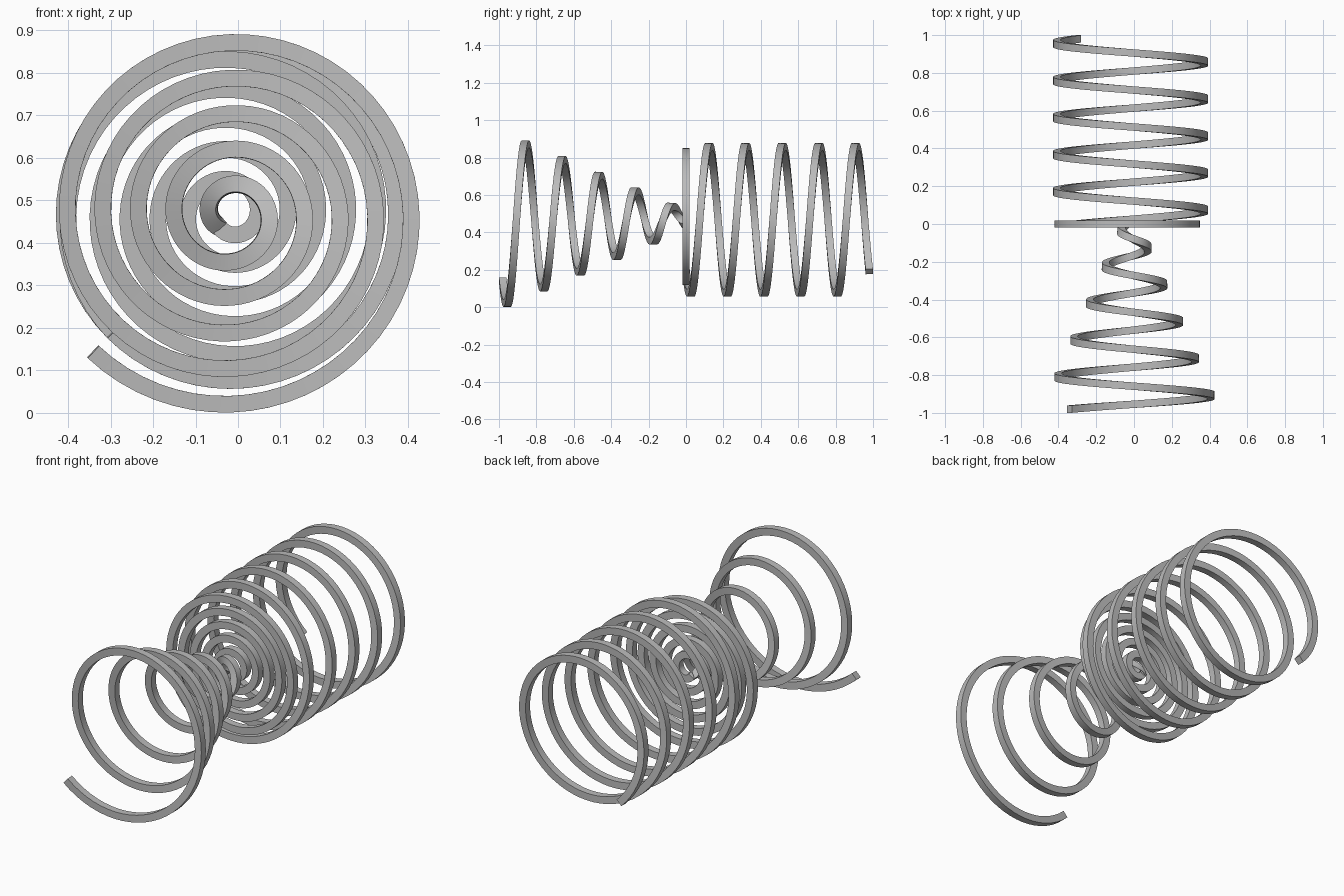
import bpy, bmesh, math
from mathutils import Vector

cube = bpy.data.objects.get("Cube")
if cube:
    bpy.data.objects.remove(cube, do_unlink=True)

CENTRE = Vector((-0.018, 0, 0.467))
HALF = 0.0195          # half side of the square wire
TURNS, STEPS = 5, 64
START = math.radians(225)
INNER, COIL, MOUTH, LENGTH = 0.038, 0.391, 0.457, 0.98

grey = bpy.data.materials.new("steel grey")
grey.use_nodes = True
colour = (0.5, 0.5, 0.5, 1)
grey.diffuse_color = colour
grey.node_tree.nodes["Principled BSDF"].inputs["Base Color"].default_value = colour


def spring(name, r0, r1, y0, y1):
    """Sweep a square wire along a spiral whose radius and depth change evenly."""
    def point(t):
        a = START + math.tau * TURNS * t
        r = r0 + (r1 - r0) * t
        return Vector((r * math.cos(a), y0 + (y1 - y0) * t, r * math.sin(a)))

    bm = bmesh.new()
    rings = []
    for i in range(TURNS * STEPS + 1):
        t = i / (TURNS * STEPS)
        p = point(t)
        tangent = (point(t + 0.0001) - point(t - 0.0001)).normalized()
        radial = Vector((p.x, 0, p.z))
        u = (radial - tangent * radial.dot(tangent)).normalized()
        v = tangent.cross(u)
        rings.append([bm.verts.new(CENTRE + p + HALF * (u * a + v * b))
                      for a, b in ((1, 1), (-1, 1), (-1, -1), (1, -1))])
    for a, b in zip(rings, rings[1:]):
        for k in range(4):
            n = (k + 1) % 4
            bm.faces.new((a[k], a[n], b[n], b[k]))
    bm.faces.new(rings[0])
    bm.faces.new(rings[-1])
    bmesh.ops.recalc_face_normals(bm, faces=bm.faces)
    mesh = bpy.data.meshes.new(name)
    bm.to_mesh(mesh)
    bm.free()
    mesh.materials.append(grey)
    obj = bpy.data.objects.new(name, mesh)
    bpy.context.collection.objects.link(obj)
    bpy.ops.object.select_all(action="DESELECT")
    obj.select_set(True)
    bpy.context.view_layer.objects.active = obj
    bpy.ops.object.shade_smooth_by_angle(angle=math.radians(35))


# Cone at the front, flat spiral in the middle, even coil at the back
spring("conical_spring", MOUTH, INNER, -LENGTH, 0)
spring("flat_spiral", INNER, COIL, 0, 0)
spring("coil_spring", COIL, COIL, 0, LENGTH)
